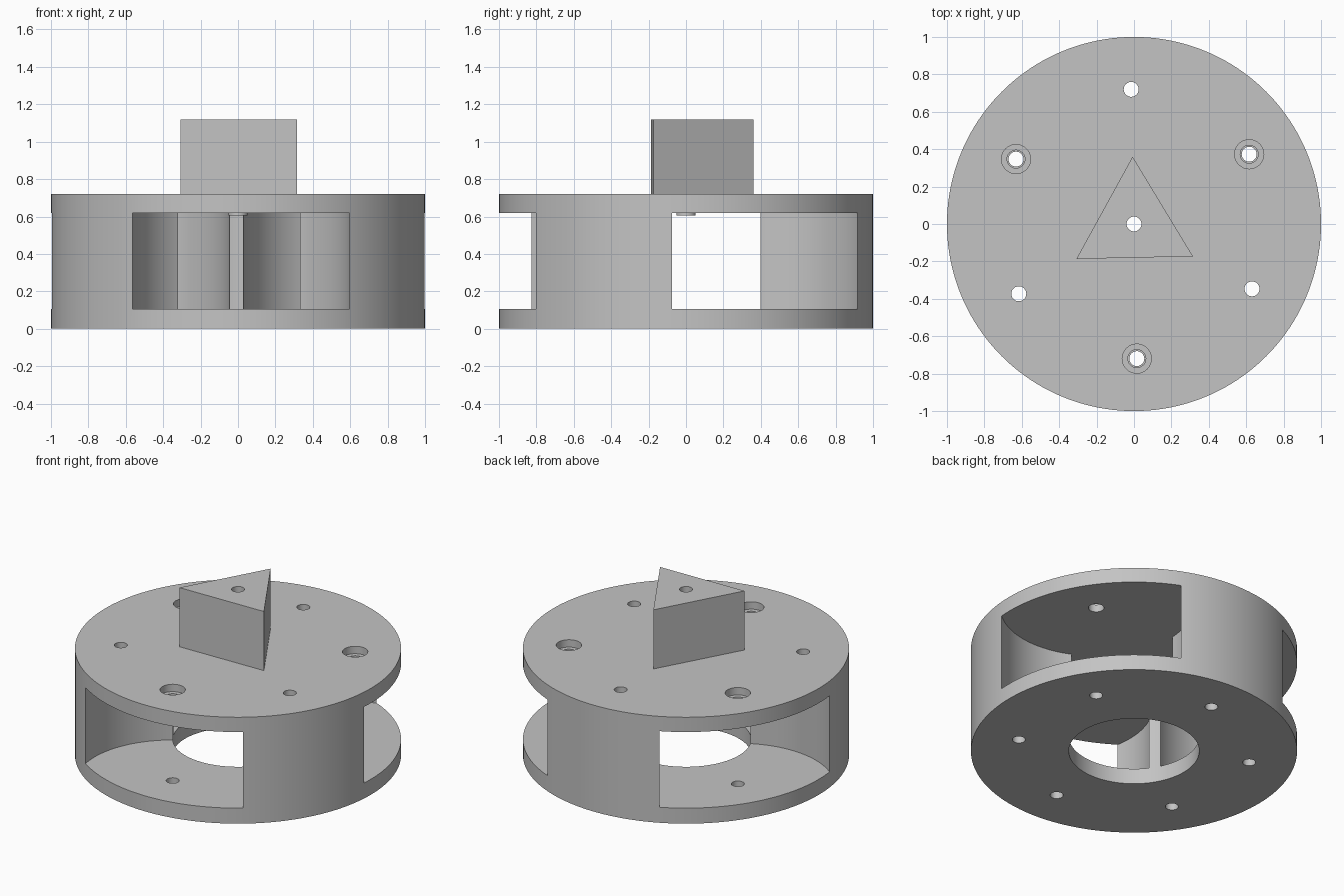
import bpy
import bmesh
from math import cos, sin, radians

TILT = 1.2             # whole layout is turned slightly about z
FLOOR, CEIL, TOP = 0.105, 0.62, 0.72
PEAK = 1.12
HOLE_RING = 0.72       # radius on which holes and pockets sit
OVER = 0.1             # cutter overshoot

cube = bpy.data.objects.get("Cube")
if cube:
    bpy.data.objects.remove(cube, do_unlink=True)

grey = bpy.data.materials.new("plain_grey")
grey.use_nodes = True
colour = (0.55, 0.55, 0.55, 1)
grey.diffuse_color = colour
grey.node_tree.nodes["Principled BSDF"].inputs["Base Color"].default_value = colour


def polar(radius, degrees):
    a = radians(degrees + TILT)
    return radius * cos(a), radius * sin(a)


def prism(name, radius, z0, z1, centre=(0, 0), sides=96, turn=0):
    """Upright prism or cylinder between two heights."""
    bm = bmesh.new()
    ring = []
    for i in range(sides):
        a = radians(turn + 360 * i / sides)
        ring.append(bm.verts.new((centre[0] + radius * cos(a),
                                  centre[1] + radius * sin(a), z0)))
    base = bm.faces.new(ring)
    top = bmesh.ops.extrude_face_region(bm, geom=[base])["geom"]
    bmesh.ops.translate(bm, vec=(0, 0, z1 - z0),
                        verts=[v for v in top if isinstance(v, bmesh.types.BMVert)])
    bmesh.ops.recalc_face_normals(bm, faces=bm.faces)
    mesh = bpy.data.meshes.new(name)
    bm.to_mesh(mesh)
    bm.free()
    mesh.materials.append(grey)
    obj = bpy.data.objects.new(name, mesh)
    bpy.context.collection.objects.link(obj)
    return obj


def activate(obj):
    bpy.ops.object.select_all(action="DESELECT")
    obj.select_set(True)
    bpy.context.view_layer.objects.active = obj


def cut(obj, radius, z0, z1, centre=(0, 0), sides=32):
    """Bore a round hole and discard the cutter."""
    cutter = prism("cutter", radius, z0, z1, centre, sides)
    cutter.hide_render = True
    mod = obj.modifiers.new("bore", "BOOLEAN")
    mod.operation = "DIFFERENCE"
    mod.solver = "EXACT"
    mod.object = cutter
    activate(obj)
    bpy.ops.object.modifier_apply(modifier=mod.name)
    bpy.data.objects.remove(cutter, do_unlink=True)


# Round housing, open from below through a wide centre bore
housing = prism("housing", 1, 0, TOP, sides=160)
cut(housing, 0.4, -OVER, CEIL, sides=96)

# Three round side pockets leave three waisted pillars
for angle in (30, 150, 270):
    spot = polar(HOLE_RING, angle)
    cut(housing, 0.588, FLOOR, CEIL, spot, sides=128)
    # Counterbored screw hole in the lid, plain hole in the floor
    cut(housing, 0.04, -OVER, FLOOR + OVER, spot)
    cut(housing, 0.048, CEIL - OVER, TOP + OVER, spot)
    cut(housing, 0.078, TOP - 0.05, TOP + OVER, spot)

# Long holes down through the pillars
for angle in (90, 210, 330):
    cut(housing, 0.04, -OVER, TOP + OVER, polar(HOLE_RING, angle))

# Triangular drive post and the small collar below the lid
post = prism("drive_post", 0.36, TOP, PEAK, sides=3, turn=90 + TILT)
collar = prism("shaft_collar", 0.052, CEIL - 0.015, CEIL, sides=32)

# Shaft hole through everything on the axis
for part in (housing, post, collar):
    cut(part, 0.04, CEIL - OVER, PEAK + OVER)
    activate(part)
    bpy.ops.object.shade_smooth_by_angle(angle=radians(30))
